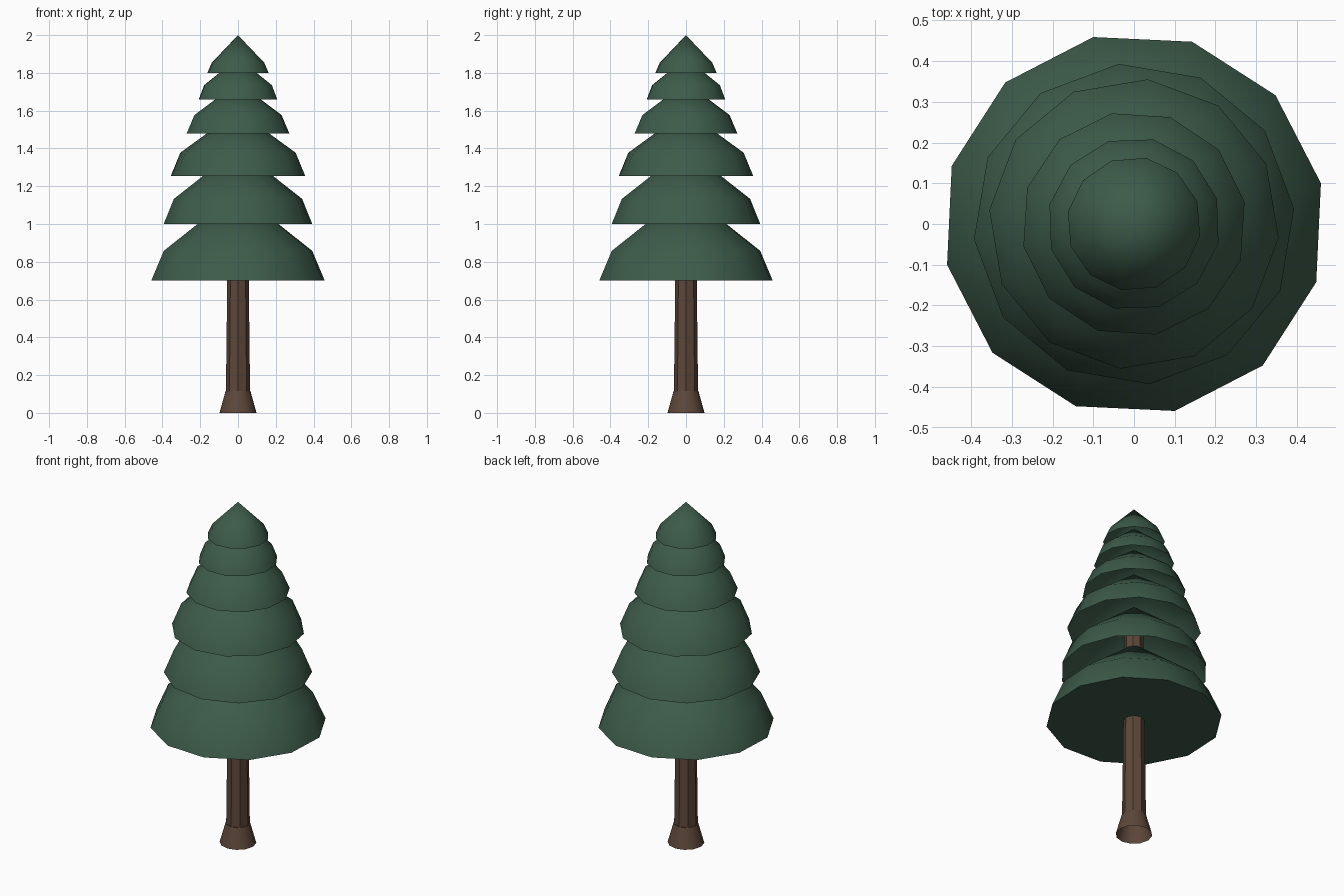
import bpy, bmesh
from math import cos, sin, pi, radians

old = bpy.data.objects.get("Cube")
if old:
    bpy.data.objects.remove(old, do_unlink=True)


def make_material(name, color):
    mat = bpy.data.materials.new(name)
    mat.use_nodes = True
    mat.diffuse_color = color
    mat.node_tree.nodes["Principled BSDF"].inputs["Base Color"].default_value = color
    return mat


needle_green = make_material("needle_green", (0.046, 0.105, 0.068, 1))
bark_brown = make_material("bark_brown", (0.110, 0.063, 0.042, 1))


def stack_rings(name, rings, sides, turn, mat, apex=None, bottom=False, top=False):
    """Join (radius, height) rings into a shell with optional tip and caps."""
    bm = bmesh.new()
    loops = []
    for radius, z in rings:
        angles = [radians(turn) + 2 * pi * i / sides for i in range(sides)]
        loops.append([bm.verts.new((radius * cos(a), radius * sin(a), z)) for a in angles])
    for low, high in zip(loops, loops[1:]):
        for i in range(sides):
            j = (i + 1) % sides
            bm.faces.new((low[i], low[j], high[j], high[i]))
    if apex is not None:
        tip = bm.verts.new((0, 0, apex))
        for i in range(sides):
            bm.faces.new((loops[-1][i], loops[-1][(i + 1) % sides], tip))
    if bottom:
        bm.faces.new(loops[0][::-1])
    if top:
        bm.faces.new(loops[-1])
    mesh = bpy.data.meshes.new(name)
    bm.to_mesh(mesh)
    bm.free()
    mesh.materials.append(mat)
    obj = bpy.data.objects.new(name, mesh)
    bpy.context.collection.objects.link(obj)
    bpy.ops.object.select_all(action='DESELECT')
    obj.select_set(True)
    bpy.context.view_layer.objects.active = obj
    bpy.ops.object.shade_smooth_by_angle(angle=radians(40))
    return obj


# Trunk: tapered octagonal post with a flared foot
stack_rings("trunk", [(0.064, 0.11), (0.05, 1.28)], 8, 0, bark_brown, top=True)
stack_rings("trunk_foot", [(0.098, 0), (0.066, 0.115)], 12, 0, bark_brown, top=True)

# Foliage skirts: rim radius, rim height, shoulder radius, shoulder height, tip, turn
tiers = [
    (0.470, 0.70, 0.402, 0.858, 1.17, 12.3),
    (0.395, 1.00, 0.341, 1.133, 1.40, 5.5),
    (0.357, 1.255, 0.307, 1.377, 1.60, 24.5),
    (0.277, 1.48, 0.235, 1.577, 1.75, 11.3),
    (0.213, 1.66, 0.184, 1.735, 1.88, 17.0),
    (0.165, 1.80, 0.142, 1.853, 2.00, 19.5),
]
for n, (rim, low, shoulder, mid, tip, turn) in enumerate(tiers, 1):
    stack_rings(f"foliage_tier_{n}", [(rim, low), (shoulder, mid)], 12, turn,
                needle_green, apex=tip, bottom=(n == 1))
